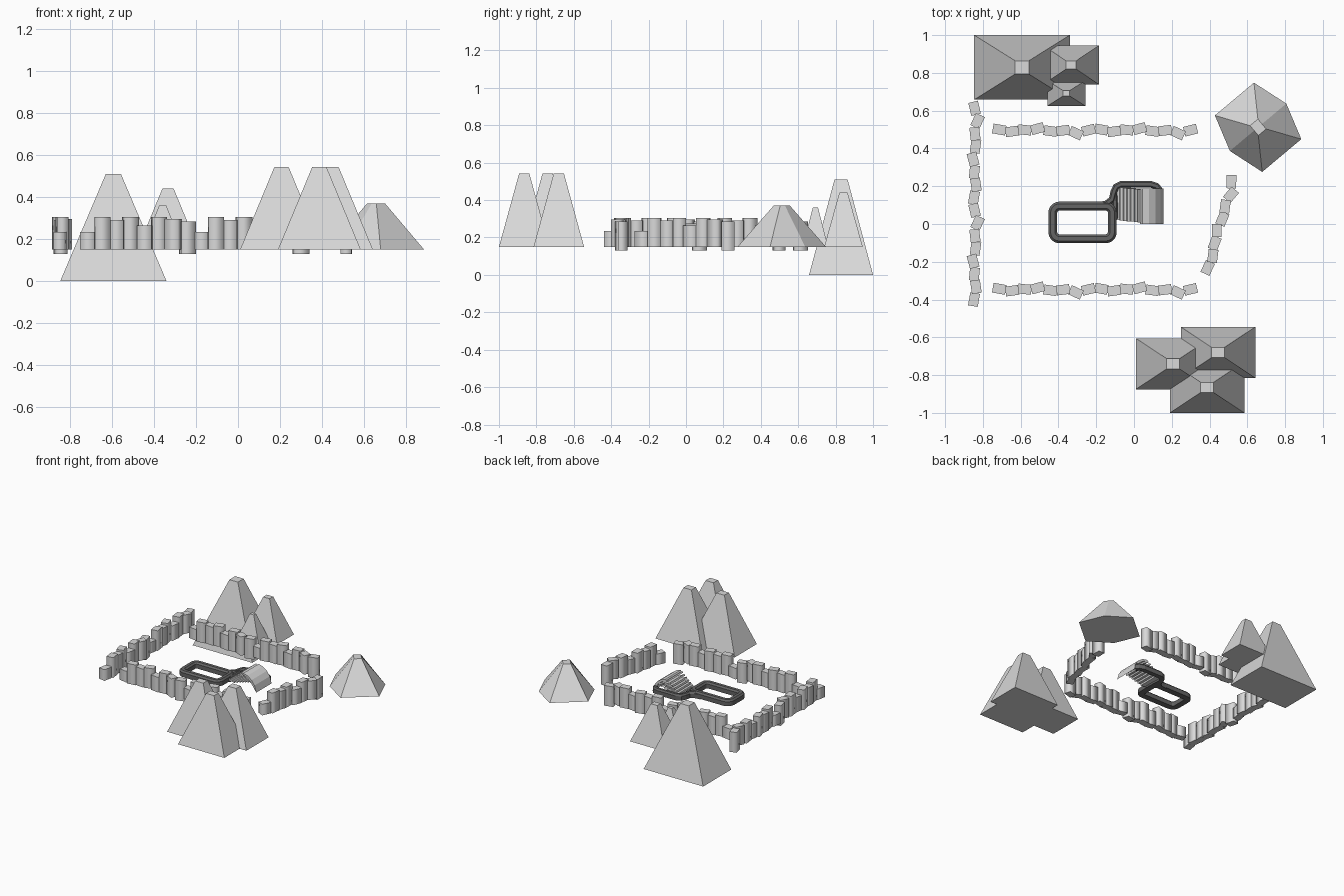
import bpy, bmesh, math
from mathutils import Vector, Matrix

if "Cube" in bpy.data.objects:
    bpy.data.objects.remove(bpy.data.objects["Cube"], do_unlink=True)


def material(name, value):
    mat = bpy.data.materials.new(name)
    mat.use_nodes = True
    colour = (value, value, value, 1)
    mat.diffuse_color = colour
    mat.node_tree.nodes["Principled BSDF"].inputs["Base Color"].default_value = colour
    return mat


GREY = material("stone grey", 0.7)
DARK = material("dark grey", 0.13)
FLOOR = 0.15


def finish(name, bm, mat=GREY, smooth_sides=False):
    bmesh.ops.recalc_face_normals(bm, faces=bm.faces)
    me = bpy.data.meshes.new(name)
    bm.to_mesh(me)
    bm.free()
    me.materials.append(mat)
    for p in me.polygons:
        p.use_smooth = smooth_sides and abs(p.normal.z) < 0.5
    ob = bpy.data.objects.new(name, me)
    bpy.context.collection.objects.link(ob)


def loft(name, rings):
    """Join equal-length closed rings of points and cap both ends."""
    bm = bmesh.new()
    vs = [[bm.verts.new(p) for p in r] for r in rings]
    n = len(vs[0])
    for a, b in zip(vs, vs[1:]):
        for i in range(n):
            j = (i + 1) % n
            bm.faces.new((a[i], a[j], b[j], b[i]))
    bm.faces.new(vs[0])
    bm.faces.new(vs[-1])
    finish(name, bm)


def peak(name, x, y, hx, hy, z0, z1, tx, ty):
    corners = ((-1, -1), (1, -1), (1, 1), (-1, 1))
    loft(name, [[(x + i * a, y + j * b, z) for i, j in corners]
                for a, b, z in ((hx, hy, z0), (tx, ty, z1))])


# Mountains
peak("large_back_mountain", -0.593, 0.829, 0.253, 0.171, 0, 0.51, 0.036, 0.035)
peak("middle_back_mountain", -0.333, 0.842, 0.147, 0.103, FLOOR, 0.44, 0.027, 0.022)
peak("small_back_mountain", -0.358, 0.692, 0.1, 0.067, FLOOR, 0.36, 0.017, 0.014)
for k, (x, y) in enumerate(((0.207, -0.74), (0.445, -0.68), (0.387, -0.865))):
    peak(f"front_mountain_{k + 1}", x, y, 0.197, 0.135, FLOOR, 0.543, 0.034, 0.027)

# Six-sided hill, turned, with bulging long sides
turn = math.radians(-50)
hill = []
for hx, bulge, hy, z in ((0.195, 0.195, 0.135, FLOOR), (0.034, 0.027, 0.027, 0.37)):
    ring = [(-hx, -hy), (0, -bulge), (hx, -hy), (hx, hy), (0, bulge), (-hx, hy)]
    hill.append([Matrix.Rotation(turn, 3, 'Z') @ Vector((a, b, 0)) + Vector((0.657, 0.512, z))
                 for a, b in ring])
loft("hill", hill)

# Fences: a repeating run of eight blocks (offset, turn, bottom, top)
RUN = ((0.005, -10, 0.15, 0.235), (-0.005, 8, 0.15, 0.305), (0.003, -6, 0.15, 0.29),
       (0.01, 15, 0.15, 0.305), (-0.003, -8, 0.15, 0.265), (0, 7, 0.15, 0.305),
       (-0.014, -25, 0.15, 0.295), (0.002, 14, 0.13, 0.285))


def fence(name, x, y, angle, count):
    bm = bmesh.new()
    base = Matrix.Translation((x, y, 0)) @ Matrix.Rotation(math.radians(angle), 4, 'Z')
    for i in range(count):
        off, rot, lo, hi = RUN[i % 8]
        m = (base @ Matrix.Translation((i * 0.0675, off, (lo + hi) / 2))
             @ Matrix.Rotation(math.radians(rot), 4, 'Z')
             @ Matrix.Diagonal((0.07, 0.052, hi - lo, 1)))
        bmesh.ops.create_cube(bm, size=1, matrix=m)
    finish(name, bm, smooth_sides=True)


fence("front_fence", -0.713, -0.348, 0, 16)
fence("back_fence", -0.713, 0.495, 0, 16)
fence("right_fence", -0.842, -0.4, 90, 16)
fence("left_fence", 0.395, -0.233, 75, 8)


# Kerbs: flat bands swept along a path
def band(name, path, width, z0, z1, closed):
    bm = bmesh.new()
    pts = [Vector(p) for p in path]
    n = len(pts)
    rings = []
    for i, p in enumerate(pts):
        a = pts[i - 1] if closed or i else p
        b = pts[(i + 1) % n] if closed or i < n - 1 else p
        t = (b - a).normalized()
        side = Vector((-t.y, t.x))
        section = ((-0.5, z0), (0.5, z0), (0.5, z1 - 0.012), (0.25, z1), (-0.25, z1), (-0.5, z1 - 0.012))
        rings.append([bm.verts.new((*(p + side * width * s), z)) for s, z in section])
    for i in range(n if closed else n - 1):
        a, b = rings[i], rings[(i + 1) % n]
        for j in range(6):
            k = (j + 1) % 6
            bm.faces.new((a[j], a[k], b[k], b[j]))
    if not closed:
        bm.faces.new(rings[0])
        bm.faces.new(rings[-1])
    finish(name, bm, DARK)


def rounded_box(x0, x1, y0, y1, r):
    out = []
    centres = ((x1 - r, y1 - r), (x0 + r, y1 - r), (x0 + r, y0 + r), (x1 - r, y0 + r))
    for q, (cx, cy) in enumerate(centres):
        for s in range(6):
            a = math.radians(90 * q + 18 * s)
            out.append((cx + r * math.cos(a), cy + r * math.sin(a)))
    return out


band("pool_kerb", rounded_box(-0.43, -0.115, -0.078, 0.095, 0.035), 0.047, 0.165, 0.21, True)
band("link_kerb", [(-0.2, 0.1), (-0.15, 0.105), (-0.117, 0.13), (-0.107, 0.17), (-0.095, 0.198),
                   (-0.07, 0.21), (0.09, 0.21), (0.12, 0.2), (0.135, 0.18)],
     0.035, 0.16, 0.205, False)
band("stair_kerb", [(-0.1, 0.03), (-0.1, 0.1), (-0.105, 0.17)], 0.03, 0.16, 0.2, False)

# Rising fan of steps
for i in range(7):
    bm = bmesh.new()
    y0, y1 = 0.02 - i * 0.002, 0.195 - i * 0.002
    m = (Matrix.Translation((-0.068 + i * 0.022, (y0 + y1) / 2, 0.178 + i * 0.011))
         @ Matrix.Rotation(math.radians(8 + i * 4), 4, 'Y')
         @ Matrix.Diagonal((0.05 + i * 0.008, y1 - y0, 0.012, 1)))
    bmesh.ops.create_cube(bm, size=1, matrix=m)
    finish(f"step_{i + 1}", bm)

# Curved end plate falling away from the steps
ARC = ((0.045, 0.275), (0.08, 0.265), (0.115, 0.24), (0.14, 0.205), (0.155, 0.155))
outline = ARC + tuple((x - 0.012, z - 0.012) for x, z in reversed(ARC[:-1]))
loft("end_plate", [[(x, y, z) for x, z in outline] for y in (0, 0.187)])
